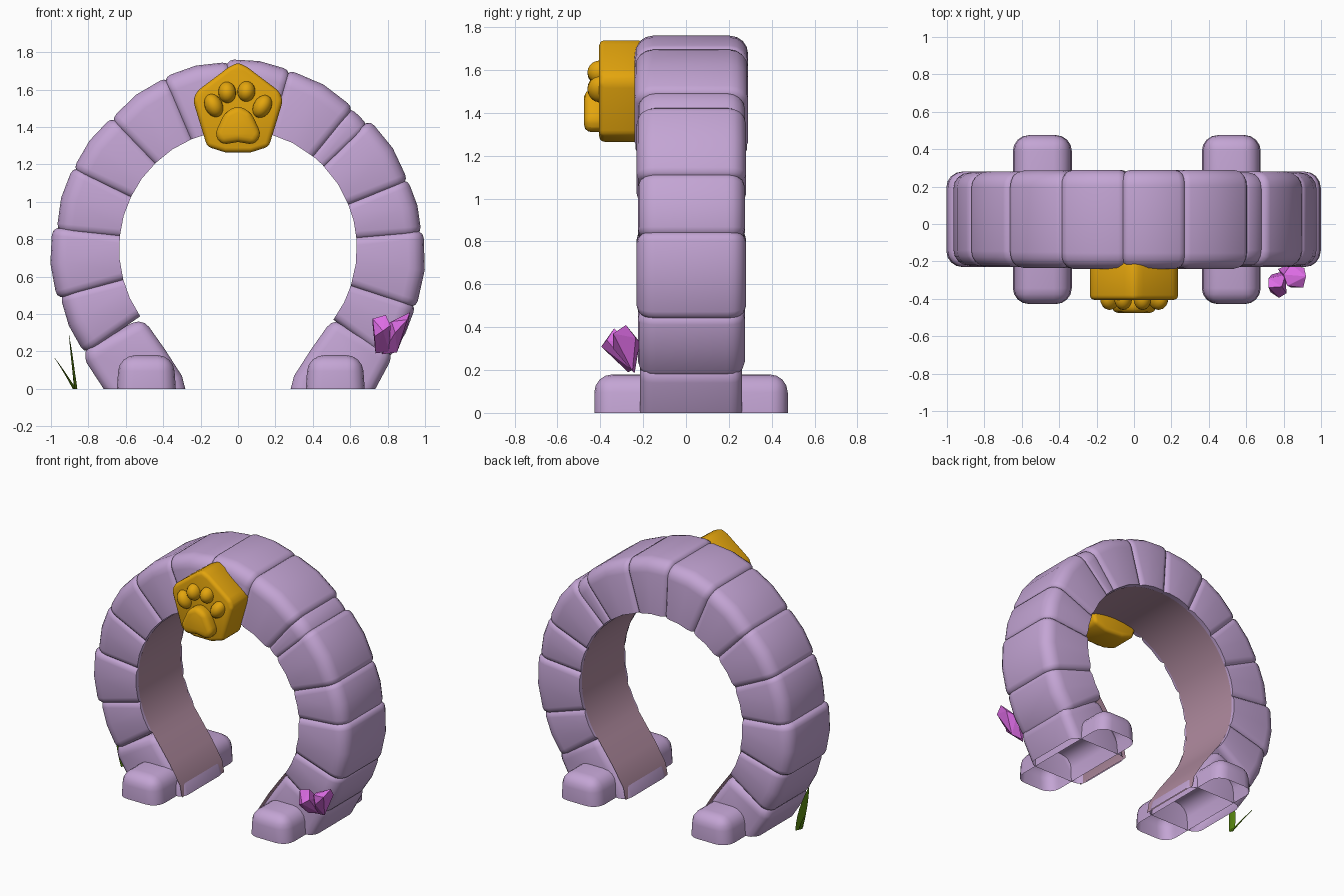
import bpy, bmesh, math
from mathutils import Vector

if "Cube" in bpy.data.objects:
    bpy.data.objects.remove(bpy.data.objects["Cube"])


def material(name, rgb):
    m = bpy.data.materials.new(name)
    m.diffuse_color = (*rgb, 1)
    m.use_nodes = True
    m.node_tree.nodes["Principled BSDF"].inputs["Base Color"].default_value = m.diffuse_color
    return m


LILAC = material("lilac_stone", (0.55, 0.375, 0.66))
MAUVE = material("mauve_lining", (0.44, 0.26, 0.35))
GOLD = material("gold", (0.77, 0.375, 0.004))
PINK = material("pink", (0.72, 0.15, 0.78))
GREEN = material("leaf_green", (0.11, 0.27, 0.006))
CZ = 0.75    # height of the ring centre
CY = 0.025   # middle of the ring depth


def finish(name, bm, mat, smooth=True):
    bmesh.ops.recalc_face_normals(bm, faces=bm.faces)
    me = bpy.data.meshes.new(name)
    bm.to_mesh(me)
    bm.free()
    me.materials.append(mat)
    ob = bpy.data.objects.new(name, me)
    bpy.context.collection.objects.link(ob)
    if smooth:
        bpy.ops.object.select_all(action='DESELECT')
        ob.select_set(True)
        bpy.context.view_layer.objects.active = ob
        bpy.ops.object.shade_smooth_by_angle(angle=math.radians(40))
    return ob


def ring_radius(v):
    return math.hypot(v.co.x, v.co.z - CZ)


def prism(name, outline, y0, y1, mat, bevel, segments=3, cut=False, rim=0):
    """Extrude an x-z outline along y, round its sharp edges, trim at the floor.
    With rim, the outer shoulders get a wider rounding and the inner edge stays square."""
    bm = bmesh.new()
    front = bm.faces.new([bm.verts.new((x, y0, z)) for x, z in outline])
    ext = bmesh.ops.extrude_face_region(bm, geom=[front], use_keep_orig=True)
    for v in ext['geom']:
        if isinstance(v, bmesh.types.BMVert):
            v.co.y = y1
    bmesh.ops.recalc_face_normals(bm, faces=bm.faces)

    def sharp():
        return [e for e in bm.edges if e.calc_face_angle(0) > math.radians(30)
                and not (rim and all(ring_radius(v) < 0.65 for v in e.verts))]

    def round_off(edges, width, segs):
        bmesh.ops.bevel(bm, geom=edges, offset=width, segments=segs, profile=0.5,
                        affect='EDGES', clamp_overlap=True)
    if rim:
        round_off([e for e in sharp() if all(ring_radius(v) > 0.9 for v in e.verts)
                   and abs(e.verts[0].co.y - e.verts[1].co.y) < 0.01], rim, 4)
    round_off(sharp(), bevel, segments)
    if cut:
        bmesh.ops.bisect_plane(bm, geom=bm.verts[:] + bm.edges[:] + bm.faces[:],
                               plane_co=(0, 0, 0), plane_no=(0, 0, 1), clear_inner=True)
    return finish(name, bm, mat)


def polar(r, deg):
    a = math.radians(deg)
    return (r * math.cos(a), CZ + r * math.sin(a))


# Ring stones: start angle, end angle, outer radius at start and end, half depth
STONES = [(-36, -18, 1.0, 1.0, .25), (-18, 5, 1.005, 0.997, .255),
          (5, 22, 0.985, 0.98, .25), (22, 44, 0.98, 0.985, .255),
          (44, 51, 0.955, 0.96, .25), (51, 74, 0.975, 0.995, .265),
          (74, 93, 0.995, 1.015, .265), (93, 113, 1.0, 1.0, .265),
          (113, 134, 0.995, 0.97, .26), (134, 154, 0.975, 0.98, .255),
          (154, 174, 0.985, 0.975, .25), (174, 195, 1.0, 1.005, .255),
          (195, 214, 0.985, 0.995, .25)]
for i, (a, b, ra, rb, h) in enumerate(STONES):
    a, b = a - 0.7, b + 0.7
    mid = (a + b) / 2
    outline = [polar(ra, a), polar((ra + rb) / 2 + 0.004, mid), polar(rb, b),
               polar(0.636, b), polar(0.636, mid), polar(0.636, a)]
    prism(f"arch_stone_{i + 1}", outline, CY - h, CY + h, LILAC,
          0.03 if b - a < 10 else 0.045, cut=True, rim=0.085)

# Base stones and the rounded feet that cross under them
for side, s in (("left", -1), ("right", 1)):
    base = [(.83, .22), (.81, .14), (.64, -.12), (.25, -.12), (.30, .07), (.39, .21),
            (.51, .38)]
    shift = 0.03 if s > 0 else 0
    prism(f"base_stone_{side}", [(s * x + (shift if z < .1 and x > .6 else 0), z)
                                 for x, z in base],
          -.215, .262, LILAC, 0.06, cut=True)
    c = 0.52 if s > 0 else -0.49
    foot = [(c - .168, -.15), (c + .168, -.15), (c + .145, .18), (c - .145, .18)]
    prism(f"foot_{side}", foot, -.428, .475, LILAC, 0.085, 4, cut=True)

# Smooth lining inside the ring
path = [(.29, 0), (.305, .08), (.385, .21)] + \
       [polar(.63, -40 + 260 * i / 40) for i in range(41)] + \
       [(-.385, .21), (-.305, .08), (-.29, 0)]
bm = bmesh.new()
rows = [[bm.verts.new((x, y, z)) for y in (-.21, .26)] for x, z in path]
for p, q in zip(rows, rows[1:]):
    bm.faces.new((p[0], p[1], q[1], q[0]))
finish("inner_lining", bm, MAUVE)

# Five-sided gold keystone
prism("keystone", [(0, 1.745), (.05, 1.72), (.222, 1.59), (.24, 1.54), (.165, 1.295),
                   (.07, 1.265), (-.07, 1.265), (-.165, 1.295), (-.24, 1.54),
                   (-.222, 1.59), (-.05, 1.72)], -.405, -.2, GOLD, 0.025)
# Raised paw pad and toes
prism("paw_pad", [(-.09, 1.305), (0, 1.32), (.09, 1.305), (.125, 1.36), (.07, 1.48),
                  (0, 1.515), (-.07, 1.48), (-.125, 1.36)], -.475, -.37, GOLD, 0.045)
for i, (x, z, rx, rz, tilt) in enumerate([(-.13, 1.515, .048, .065, 25),
                                          (-.058, 1.585, .048, .057, 5),
                                          (.045, 1.59, .048, .055, -5),
                                          (.13, 1.51, .048, .065, -30)]):
    bm = bmesh.new()
    bmesh.ops.create_uvsphere(bm, u_segments=16, v_segments=10, radius=1)
    toe = finish(f"paw_toe_{i + 1}", bm, GOLD)
    toe.scale = (rx, .06, rz)
    toe.rotation_euler = (0, math.radians(-tilt), 0)
    toe.location = (x, -.4, z)

# Faceted pink petals leaning out from the right stone
PETALS = {"petal_left": [(.735, -.27, .19), (.81, -.25, .20), (.72, -.34, .375),
                         (.775, -.395, .31), (.815, -.37, .34), (.79, -.335, .395),
                         (.72, -.29, .34), (.81, -.27, .32), (.73, -.365, .28)],
          "petal_right": [(.77, -.24, .185), (.85, -.25, .195), (.92, -.28, .41),
                          (.905, -.34, .37), (.82, -.33, .36), (.80, -.27, .35),
                          (.91, -.235, .35), (.84, -.34, .30), (.84, -.215, .33)]}
for name, pts in PETALS.items():
    bm = bmesh.new()
    for p in pts:
        bm.verts.new(p)
    bmesh.ops.convex_hull(bm, input=bm.verts[:])
    loose = [v for v in bm.verts if not v.link_faces]
    bmesh.ops.delete(bm, geom=loose, context='VERTS')
    finish(name, bm, PINK, smooth=False)

# Curved grass blades beside the left foot: base, bend, tip, half width
BLADES = [((-.868, -.02, 0), (-.885, -.03, .15), (-.903, -.08, .285), .055),
          ((-.875, -.03, 0), (-.92, .02, .08), (-.98, .07, .165), .022)]
for i, (p0, p1, p2, w) in enumerate(BLADES):
    bm = bmesh.new()
    rings = []
    for k in range(7):
        t = k / 6
        c = Vector(p0) * (1 - t) ** 2 + Vector(p1) * 2 * t * (1 - t) + Vector(p2) * t * t
        half = w * (0.6 + 1.4 * t) * (1 - t) + 0.002
        thick = .008 * (1 - t) + .001
        rings.append([bm.verts.new(c + Vector(o)) for o in
                      ((-half * .15, -half, 0), (thick, 0, 0), (half * .15, half, 0),
                       (-thick, 0, 0))])
    for r, q in zip(rings, rings[1:]):
        for j in range(4):
            bm.faces.new((r[j], r[(j + 1) % 4], q[(j + 1) % 4], q[j]))
    bm.faces.new(rings[-1])
    finish(f"grass_blade_{i + 1}", bm, GREEN)
